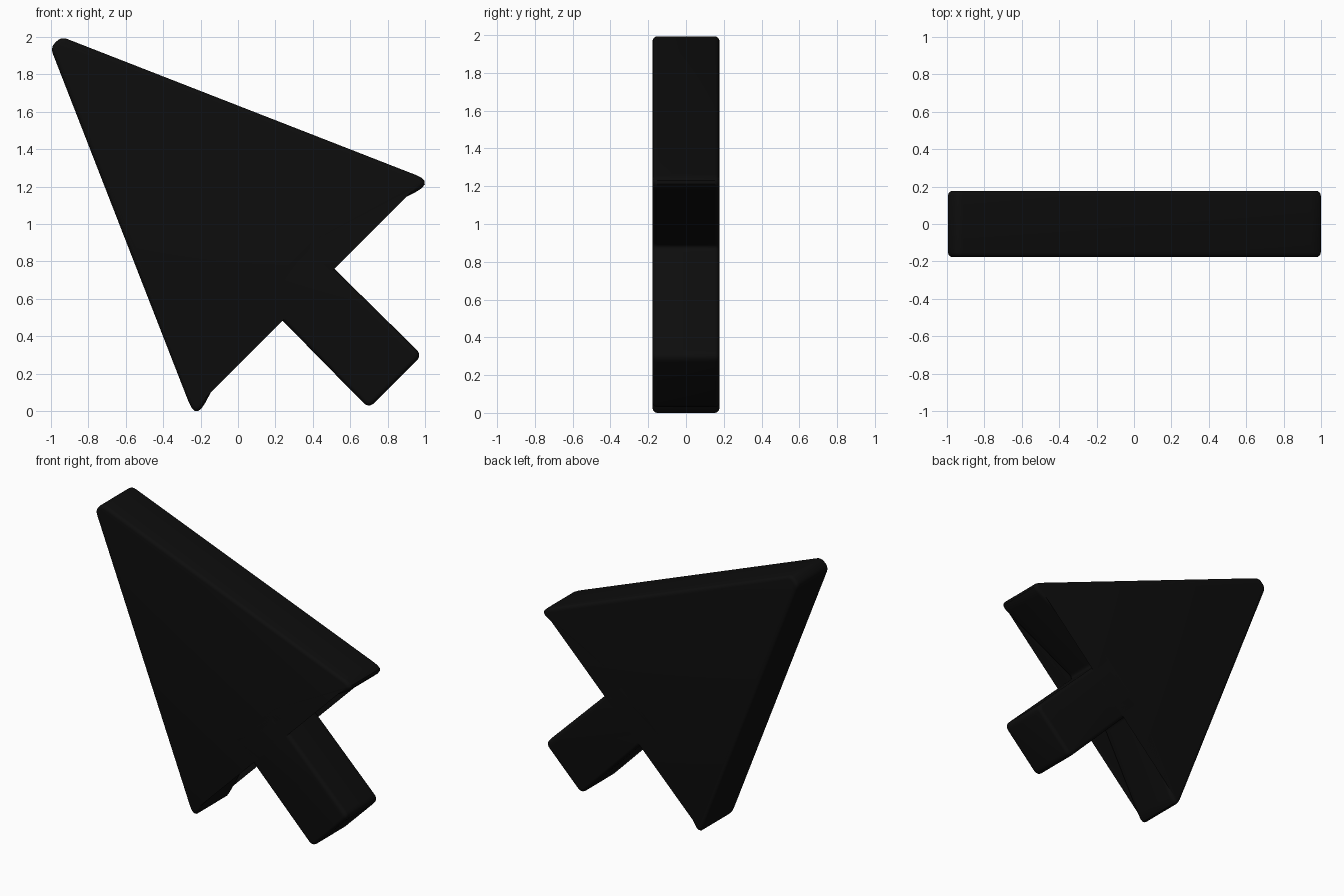
import bpy, bmesh, math
from mathutils import Vector

if "Cube" in bpy.data.objects:
    bpy.data.objects.remove(bpy.data.objects["Cube"])

HALF = 0.177  # half thickness


def mirror(p):
    # reflect across the arrow's diagonal axis x + z = 1
    return (1 - p[1], 1 - p[0], p[2])


def round_corners(corners, steps=5):
    # replace each (x, z, distance) corner with a short curve
    out = []
    n = len(corners)
    for i, (x, z, d) in enumerate(corners):
        v = Vector((x, z))
        a = v + (Vector(corners[i - 1][:2]) - v).normalized() * d
        b = v + (Vector(corners[(i + 1) % n][:2]) - v).normalized() * d
        for k in range(steps + 1):
            t = k / steps
            out.append(a * (1 - t) ** 2 + v * 2 * t * (1 - t) + b * t * t)
    return out


# Half outline: blunt tip, barb, notch, shaft end; the rest is mirrored
half = [(-0.945, 2.003, 0.035), (1.05, 1.225, 0.11),
        (0.395, 0.88, 0.035), (0.985, 0.30, 0.045)]
outline = round_corners(half + [mirror(p) for p in reversed(half)])

# Extrude the outline through the thickness
bm = bmesh.new()
face = bm.faces.new([bm.verts.new((p.x, -HALF, p.y)) for p in outline])
ext = bmesh.ops.extrude_face_region(bm, geom=[face], use_keep_orig=True)
new = [g for g in ext["geom"] if isinstance(g, bmesh.types.BMVert)]
bmesh.ops.translate(bm, verts=new, vec=(0, 2 * HALF, 0))
bmesh.ops.recalc_face_normals(bm, faces=bm.faces)

# Soft rims on front and back
rims = [e for e in bm.edges if abs(e.verts[0].co.y - e.verts[1].co.y) < 1e-5]
bmesh.ops.bevel(bm, geom=rims, offset=0.025, offset_type='OFFSET',
                segments=4, profile=0.5, affect='EDGES')

# Fit exactly on the ground
low = min(v.co.z for v in bm.verts)
bmesh.ops.translate(bm, verts=bm.verts, vec=(0, 0, -low))

mesh = bpy.data.meshes.new("pointer_arrow")
bm.to_mesh(mesh)
bm.free()
arrow = bpy.data.objects.new("pointer_arrow", mesh)
bpy.context.collection.objects.link(arrow)

black = bpy.data.materials.new("black")
black.diffuse_color = (0.004, 0.004, 0.004, 1)
black.use_nodes = True
black.node_tree.nodes["Principled BSDF"].inputs["Base Color"].default_value = black.diffuse_color
mesh.materials.append(black)

bpy.context.view_layer.objects.active = arrow
arrow.select_set(True)
bpy.ops.object.shade_smooth_by_angle(angle=math.radians(35))
